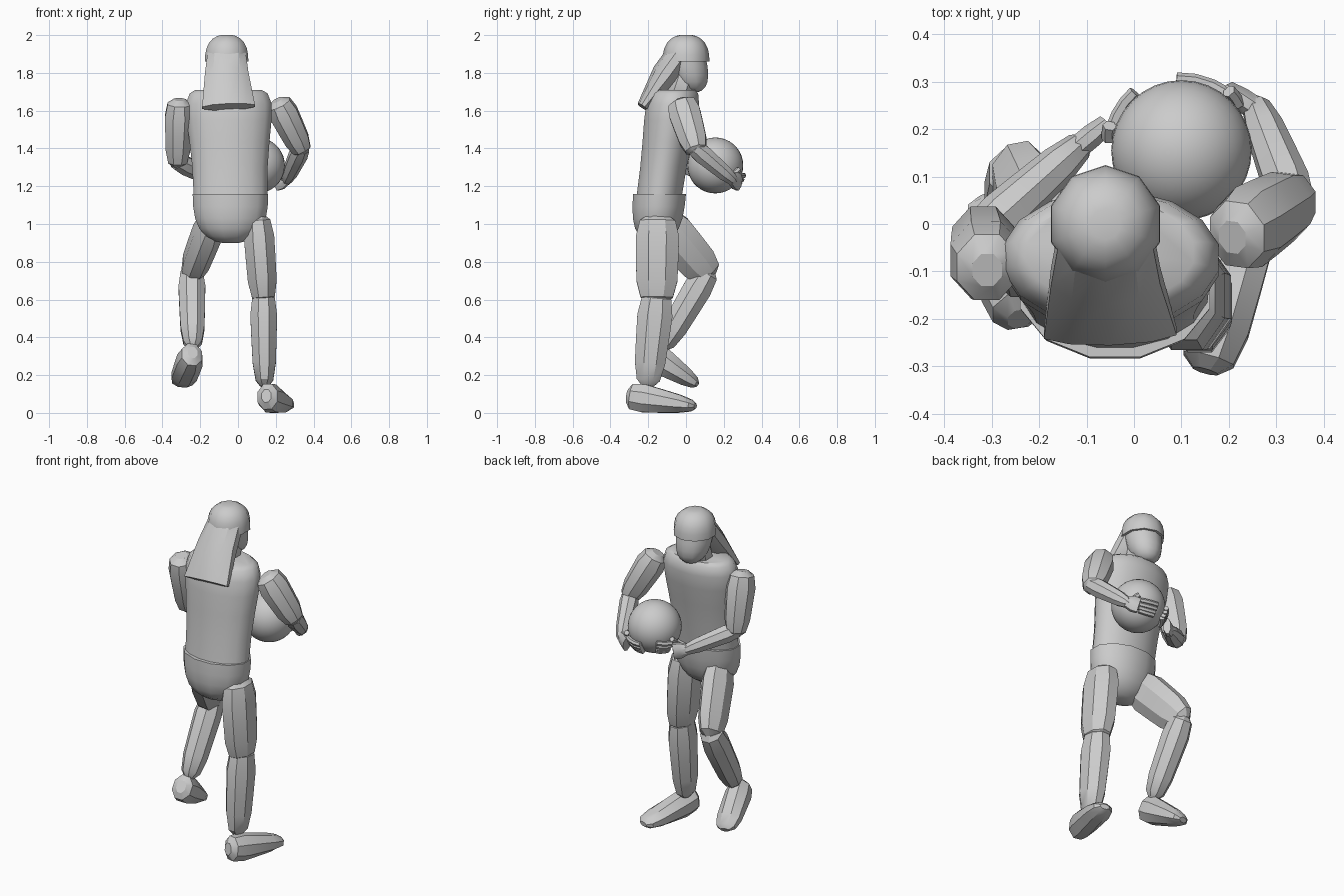
import bpy
import bmesh
import math
from mathutils import Vector

cube = bpy.data.objects.get("Cube")
if cube:
    bpy.data.objects.remove(cube, do_unlink=True)

grey = bpy.data.materials.new("plain_grey")
grey.use_nodes = True
COLOUR = (.6, .6, .6, 1)
grey.diffuse_color = COLOUR
grey.node_tree.nodes["Principled BSDF"].inputs["Base Color"].default_value = COLOUR

X = Vector((1, 0, 0))
Z = Vector((0, 0, 1))


def finish(name, bm, angle=30):
    """Turn a bmesh into a named, shaded and coloured object."""
    bmesh.ops.recalc_face_normals(bm, faces=bm.faces)
    mesh = bpy.data.meshes.new(name)
    bm.to_mesh(mesh)
    bm.free()
    mesh.materials.append(grey)
    obj = bpy.data.objects.new(name, mesh)
    bpy.context.collection.objects.link(obj)
    bpy.ops.object.select_all(action="DESELECT")
    obj.select_set(True)
    bpy.context.view_layer.objects.active = obj
    bpy.ops.object.shade_smooth_by_angle(angle=math.radians(angle))


def loft(name, rings, sides=8, side=X, axis=None, angle=30):
    """Skin capped rings (centre, half width, half depth) along their path."""
    bm = bmesh.new()
    fit = 1 / math.cos(math.pi / sides)
    loops = []
    for i, (centre, wide, deep) in enumerate(rings):
        ahead = rings[min(i + 1, len(rings) - 1)][0]
        behind = rings[max(i - 1, 0)][0]
        along = axis or (ahead - behind).normalized()
        across = (side - along * side.dot(along)).normalized()
        out = along.cross(across)
        loop = []
        for k in range(sides):
            turn = math.tau * (k + .5) / sides
            offset = across * math.cos(turn) * wide + out * math.sin(turn) * deep
            loop.append(bm.verts.new(centre + offset * fit))
        loops.append(loop)
    for low, high in zip(loops, loops[1:]):
        for k in range(sides):
            j = (k + 1) % sides
            bm.faces.new((low[k], low[j], high[j], high[k]))
    bm.faces.new(loops[0])
    bm.faces.new(loops[-1])
    finish(name, bm, angle)


def limb(name, start, end, wide, deep, taper=1.0, thin=1.0, overlap=.03):
    """Straight faceted piece with rounded ends that run past its joints."""
    start, end = Vector(start), Vector(end)
    reach = (end - start).normalized() * overlap
    start, end = start - reach, end + reach
    rings = []
    for k in range(7):
        f = (1 - math.cos(math.pi * k / 6)) / 2
        swell = math.sqrt(1 - .85 * (2 * f - 1) ** 6)
        w = wide * swell * (1 + (taper - 1) * f)
        d = deep * swell * (1 + (taper * thin - 1) * f)
        rings.append((start.lerp(end, f), w, d))
    loft(name, rings)


def dome(name, start, end, wide, deep, power=2.0, flare=0.0, sides=10):
    """Level rings that close in toward the end; a higher power is boxier."""
    start, end = Vector(start), Vector(end)
    rings = []
    for k in range(7):
        f = math.sin(math.pi / 2 * k / 6)
        size = (1 - (.985 * f) ** power) ** (1 / power) * (1 + flare * f * f)
        rings.append((start.lerp(end, f), wide * size, deep * size))
    loft(name, rings, sides, axis=Z, angle=40)


# Ball held in front of the body
BALL = Vector((.1, .155, 1.31))
RADIUS = .148
bm = bmesh.new()
bmesh.ops.create_uvsphere(bm, u_segments=32, v_segments=18, radius=RADIUS)
bmesh.ops.translate(bm, verts=bm.verts, vec=BALL)
finish("ball", bm)

# Trunk
waist = (-.04, -.14, 1.16)
dome("torso", waist, (-.05, -.06, 1.71), .195, .12, power=6, flare=.35, sides=16)
dome("pelvis", waist, (-.04, -.16, .9), .2, .14, flare=.3, sides=12)

# Head and cap
limb("neck", (-.06, -.04, 1.68), (-.06, 0, 1.8), .075, .075)
dome("face", (-.06, 0, 1.88), (-.06, .04, 1.7), .1, .1, power=2.5)
dome("head_cap", (-.06, 0, 1.86), (-.06, 0, 2), .115, .118, power=2.5)

# Long hair hanging behind
loft("hair", [
    (Vector((-.06, -.03, 1.9)), .1, .07),
    (Vector((-.06, -.11, 1.79)), .115, .07),
    (Vector((-.05, -.23, 1.62)), .14, .03),
], sides=10)

# Left leg, standing
knee = (.135, -.155, .61)
limb("left_thigh", (.105, -.15, 1.02), knee, .083, .118, taper=.9)
limb("left_shin", knee, (.14, -.2, .17), .076, .1, taper=.75)

# Right leg, bent and raised
knee = (-.245, .11, .74)
limb("right_thigh", (-.14, -.12, 1.01), knee, .08, .115, taper=.85)
limb("right_shin", knee, (-.24, -.11, .37), .075, .08, taper=.8)

# Feet, thick at the heel and thin at the toe
for label, heel, toe in (
    ("left", (.15, -.31, .09), (.25, .05, .035)),
    ("right", (-.24, -.2, .32), (-.3, .06, .15)),
):
    limb(label + "_foot", heel, toe, .068, .088, thin=.4, overlap=0)


def hand(label, wrist, knuckle, tip):
    """Palm, four fingers and a thumb wrapped round the ball."""
    wrist, knuckle, tip = Vector(wrist), Vector(knuckle), Vector(tip)
    middle = wrist.lerp(knuckle, .5)

    def digit(name, start, end, size):
        path = []
        for k in range(4):
            ray = (start.lerp(end, k / 3) - BALL).normalized()
            path.append((BALL + ray * (RADIUS + size), size, size))
        loft(name, path, sides=6, side=Z)

    palm = [(wrist, .03, .025), (middle, .045, .025), (knuckle, .045, .02)]
    loft(label + "_palm", palm, side=Z)
    for i, finger in enumerate(("lower", "ring", "middle", "upper")):
        shift = Z * (i - 1.5) * .026
        digit(f"{label}_{finger}_finger", knuckle + shift, tip + shift, .012)
    digit(label + "_thumb", middle + Z * .03, knuckle + Z * .07, .013)


# Arms reaching round to the ball
for label, shoulder, elbow, wrist, knuckle, tip in (
    ("left", (.22, -.02, 1.63), (.335, .05, 1.4),
     (.26, .24, 1.24), (.2, .28, 1.22), (.09, .3, 1.22)),
    ("right", (-.31, -.09, 1.63), (-.32, -.02, 1.33),
     (-.12, .16, 1.23), (-.06, .21, 1.22), (0, .28, 1.24)),
):
    limb(label + "_upper_arm", shoulder, elbow, .08, .09, taper=.75)
    limb(label + "_forearm", elbow, wrist, .053, .055, taper=.65)
    hand(label, wrist, knuckle, tip)
